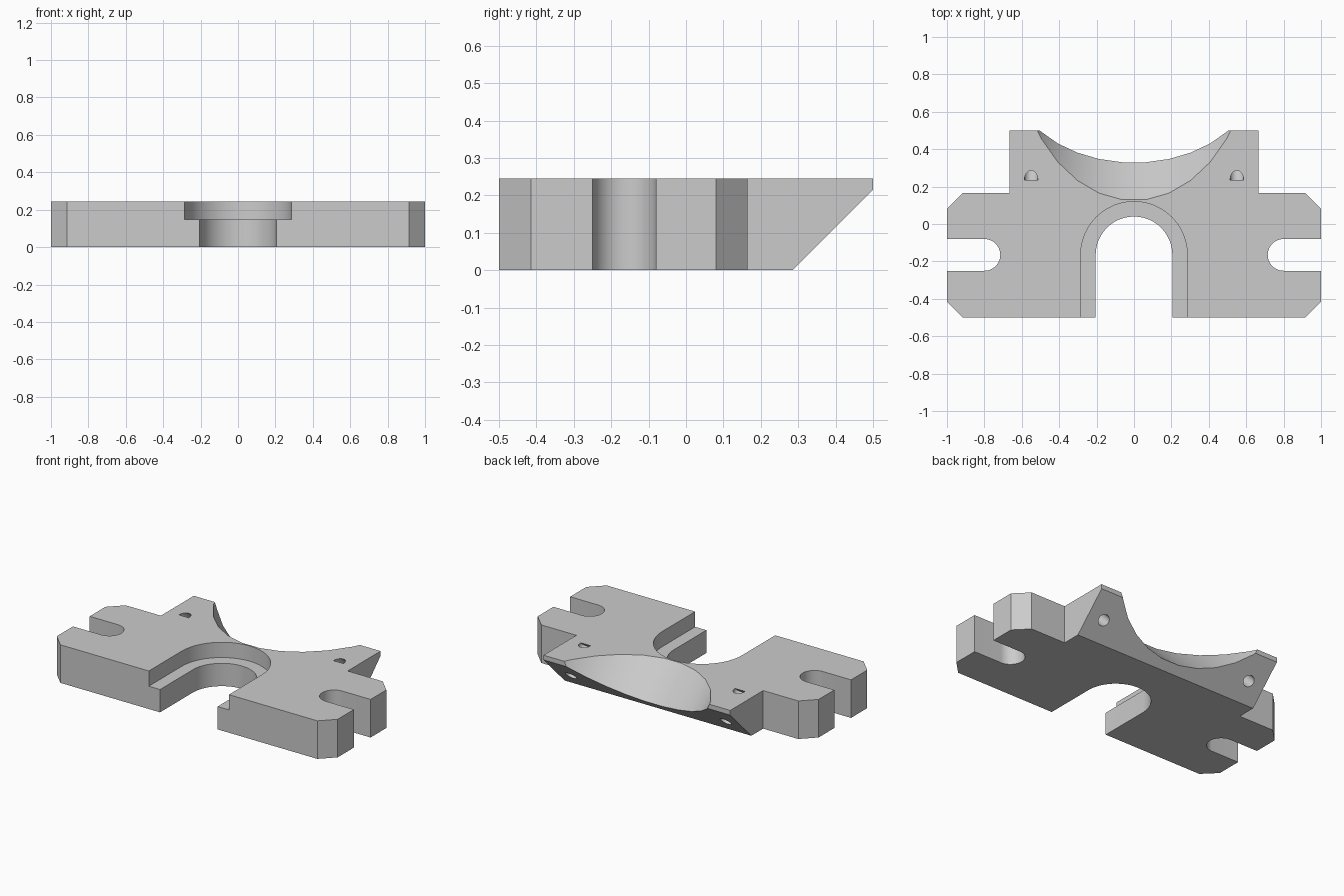
import bpy, bmesh
from math import pi, sin, cos
from mathutils import Vector

cube = bpy.data.objects.get("Cube")
if cube:
    bpy.data.objects.remove(cube)

HEIGHT = 0.245
SLOT_Y = -0.165
BEVEL_AXIS = Vector((0, 1, -1)).normalized()   # normal of the sloping rear face

grey = bpy.data.materials.new("machined_grey")
grey.use_nodes = True
grey.diffuse_color = (0.6, 0.6, 0.6, 1)
grey.node_tree.nodes["Principled BSDF"].inputs["Base Color"].default_value = (0.6, 0.6, 0.6, 1)


def prism(name, points, sweep):
    """Closed solid made by sweeping a planar outline along a vector."""
    bm = bmesh.new()
    face = bm.faces.new([bm.verts.new(p) for p in points])
    swept = bmesh.ops.extrude_face_region(bm, geom=[face])
    verts = [g for g in swept["geom"] if isinstance(g, bmesh.types.BMVert)]
    bmesh.ops.translate(bm, vec=sweep, verts=verts)
    bmesh.ops.recalc_face_normals(bm, faces=bm.faces)
    mesh = bpy.data.meshes.new(name)
    bm.to_mesh(mesh)
    bm.free()
    obj = bpy.data.objects.new(name, mesh)
    bpy.context.collection.objects.link(obj)
    return obj


def slot(name, x, y, radius, heading, length, bottom, top):
    """Round-ended slot: its arc faces the heading, its open end is behind."""
    n = 24
    arc = [heading - pi / 2 + pi * i / n for i in range(n + 1)]
    pts = [Vector((x + radius * cos(a), y + radius * sin(a), bottom)) for a in arc]
    back = Vector((-cos(heading), -sin(heading), 0)) * length
    return prism(name, pts + [pts[-1] + back, pts[0] + back], (0, 0, top - bottom))


def angled_cylinder(name, start, radius, sides, length):
    """Cylinder square to the sloping rear face, with a flat side at the bottom."""
    up = Vector((0, 1, 1)).normalized()
    angles = [2 * pi * (i + 0.5) / sides for i in range(sides)]
    pts = [Vector(start) + Vector((radius * sin(a), 0, 0)) + up * radius * cos(a) for a in angles]
    return prism(name, pts, BEVEL_AXIS * length)


def cut(target, cutter):
    mod = target.modifiers.new(cutter.name, 'BOOLEAN')
    mod.operation = 'DIFFERENCE'
    mod.solver = 'EXACT'
    mod.object = cutter
    bpy.context.view_layer.objects.active = target
    bpy.ops.object.modifier_apply(modifier=mod.name)
    bpy.data.objects.remove(cutter)


# Plate with chamfered corners and a narrower rear neck
half = [(0.915, -0.5), (1, -0.415), (1, 0.08), (0.915, 0.165), (0.665, 0.165), (0.665, 0.5)]
outline = half + [(-x, y) for x, y in reversed(half)]
plate = prism("mounting_plate", [(x, y, 0) for x, y in outline], (0, 0, HEIGHT))

# Sloping underside of the neck
cut(plate, prism("rear_slope", [(-0.8, 0.185, -0.1), (-0.8, 0.6, -0.1), (-0.8, 0.6, 0.315)], (1.6, 0, 0)))

# Stepped central slot, open to the front
cut(plate, slot("centre_slot", 0, SLOT_Y, 0.205, pi / 2, 0.5, -0.1, 0.4))
cut(plate, slot("centre_recess", 0, SLOT_Y, 0.285, pi / 2, 0.5, 0.147, 0.4))

# Side bolt slots and angled screw holes
for side, label in ((1, "left"), (-1, "right")):
    heading = pi if side > 0 else 0
    cut(plate, slot(label + "_slot", side * 0.8, SLOT_Y, 0.085, heading, 0.4, -0.1, 0.4))
    cut(plate, angled_cylinder(label + "_hole", (side * 0.55, 0.235, HEIGHT), 0.036, 24, 0.5))

# Large angled saddle
centre = Vector((0, 0.64, 0.64)) - BEVEL_AXIS * 0.8
cut(plate, angled_cylinder("saddle", centre, 0.643, 32, 1.6))

plate.data.materials.clear()
plate.data.materials.append(grey)
for poly in plate.data.polygons:
    poly.material_index = 0
bpy.ops.object.select_all(action='DESELECT')
plate.select_set(True)
bpy.context.view_layer.objects.active = plate
bpy.ops.object.shade_smooth_by_angle(angle=pi / 6)
